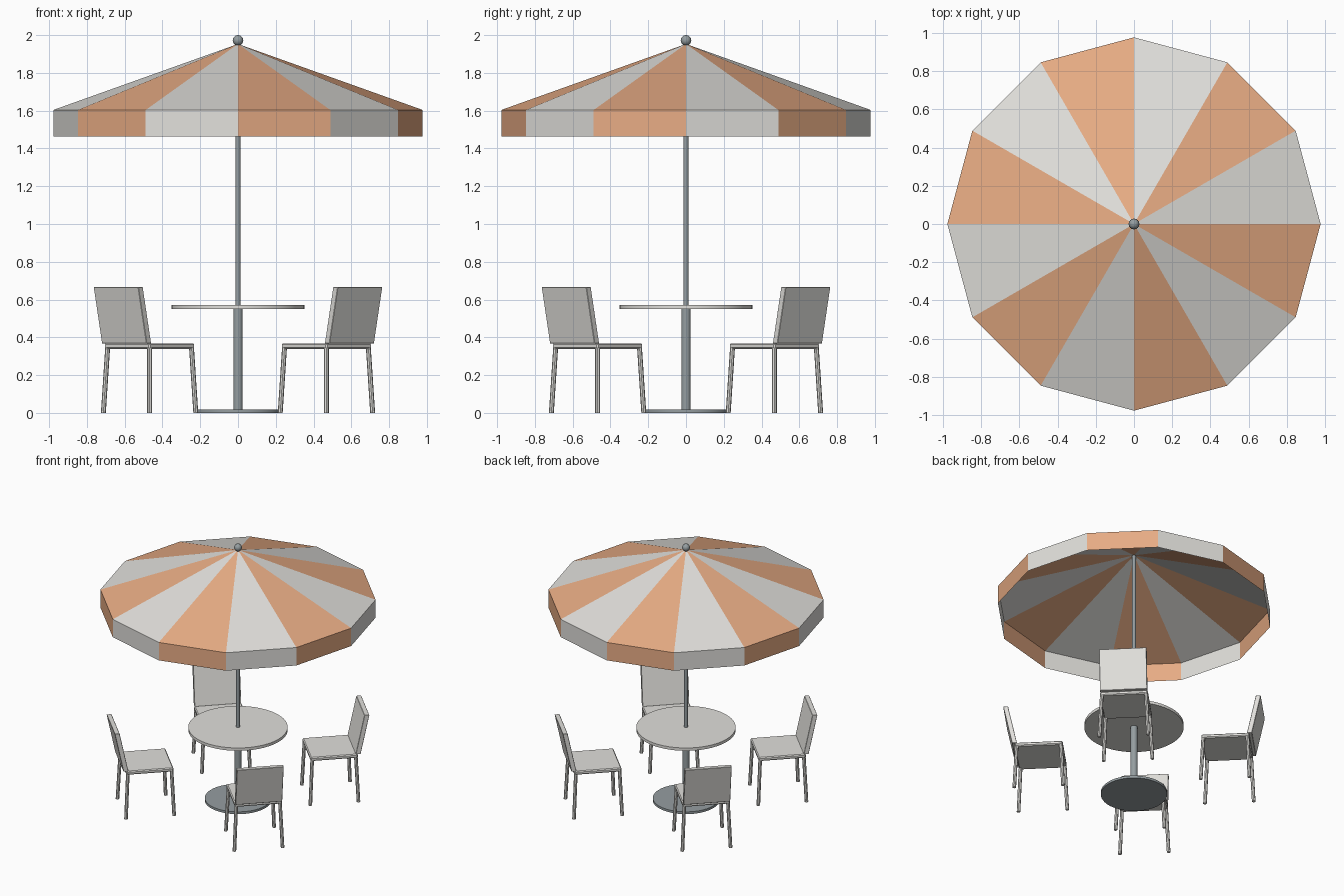
import bpy, bmesh
from math import radians, cos, sin, pi
from mathutils import Vector, Matrix

cube = bpy.data.objects.get("Cube")
if cube:
    bpy.data.objects.remove(cube, do_unlink=True)


def material(name, rgb):
    m = bpy.data.materials.new(name)
    m.use_nodes = True
    m.diffuse_color = (*rgb, 1)
    m.node_tree.nodes["Principled BSDF"].inputs["Base Color"].default_value = (*rgb, 1)
    return m


WHITE = material("warm white", (0.75, 0.74, 0.71))
ORANGE = material("soft orange", (0.80, 0.41, 0.23))
METAL = material("grey metal", (0.30, 0.34, 0.355))


def finish(bm, name, mats, smooth=False):
    bmesh.ops.recalc_face_normals(bm, faces=bm.faces)
    mesh = bpy.data.meshes.new(name)
    bm.to_mesh(mesh)
    bm.free()
    for m in mats:
        mesh.materials.append(m)
    ob = bpy.data.objects.new(name, mesh)
    bpy.context.collection.objects.link(ob)
    if smooth:
        bpy.ops.object.select_all(action="DESELECT")
        ob.select_set(True)
        bpy.context.view_layer.objects.active = ob
        bpy.ops.object.shade_smooth_by_angle(angle=radians(40))
    return ob


def rod(name, start, end, radius, mat, sides=16, turn=None):
    """Closed cylinder with level ends between two points."""
    bm = bmesh.new()
    rings = []
    for p in (start, end):
        rings.append([bm.verts.new((p[0] + radius * cos(2 * pi * i / sides),
                                    p[1] + radius * sin(2 * pi * i / sides), p[2]))
                      for i in range(sides)])
    for i in range(sides):
        j = (i + 1) % sides
        bm.faces.new((rings[0][i], rings[0][j], rings[1][j], rings[1][i]))
    for ring in rings:
        bm.faces.new(ring)
    if turn:
        bm.transform(turn)
    return finish(bm, name, [mat], True)


def slab(name, centre, size, mat, turn, lean=0.0, bevel=0.004):
    """Bevelled box; lean shifts its top along local x."""
    bm = bmesh.new()
    bmesh.ops.create_cube(bm, size=1)
    for v in bm.verts:
        shift = lean * (v.co.z + 0.5)
        v.co = Vector(a * b for a, b in zip(v.co, size)) + Vector(centre)
        v.co.x += shift
    bmesh.ops.bevel(bm, geom=bm.edges[:], offset=bevel, segments=1, affect="EDGES")
    bm.transform(turn)
    return finish(bm, name, [mat])


# Table, foot and pole
rod("base_plate", (0, 0, 0), (0, 0, 0.018), 0.235, METAL, 48)
rod("lower_pole", (0, 0, 0.018), (0, 0, 0.55), 0.025, METAL)
rod("upper_pole", (0, 0, 0.55), (0, 0, 1.955), 0.013, METAL)
rod("table_top", (0, 0, 0.549), (0, 0, 0.571), 0.352, WHITE, 48)

# Ball on top of the pole
bm = bmesh.new()
bmesh.ops.create_uvsphere(bm, u_segments=16, v_segments=10, radius=0.028,
                          matrix=Matrix.Translation((0, 0, 1.972)))
finish(bm, "finial", [METAL], True)

# Twelve-panel canopy with a straight valance, alternating colours
SIDES, RADIUS = 12, 0.977
bm = bmesh.new()
apex = bm.verts.new((0, 0, 1.953))
rim, hem = [[bm.verts.new((RADIUS * cos(2 * pi * i / SIDES),
                           RADIUS * sin(2 * pi * i / SIDES), z))
             for i in range(SIDES)] for z in (1.604, 1.464)]
for i in range(SIDES):
    j = (i + 1) % SIDES
    for corners in ((apex, rim[i], rim[j]), (rim[i], hem[i], hem[j], rim[j])):
        bm.faces.new(corners).material_index = i % 2
finish(bm, "canopy", [WHITE, ORANGE])

# Four chairs on the diagonals; local +x points away from the table
DIST = 0.662
for n in range(4):
    turn = Matrix.Rotation(radians(45 + 90 * n), 4, "Z")
    tag = f"_{n + 1}"
    slab("chair_seat" + tag, (DIST, 0, 0.354), (0.34, 0.34, 0.029), WHITE, turn, bevel=0.007)
    slab("chair_back" + tag, (DIST + 0.172, 0, 0.517), (0.035, 0.335, 0.3), WHITE, turn,
         lean=0.063, bevel=0.002)
    for sx, depth in ((-1, "inner"), (1, "outer")):
        for sy, side in ((-1, "a"), (1, "b")):
            rod(f"chair_leg_{depth}_{side}{tag}",
                (DIST + sx * 0.173, sy * 0.173, 0),
                (DIST + sx * 0.157, sy * 0.157, 0.345), 0.013, WHITE, 8, turn)
